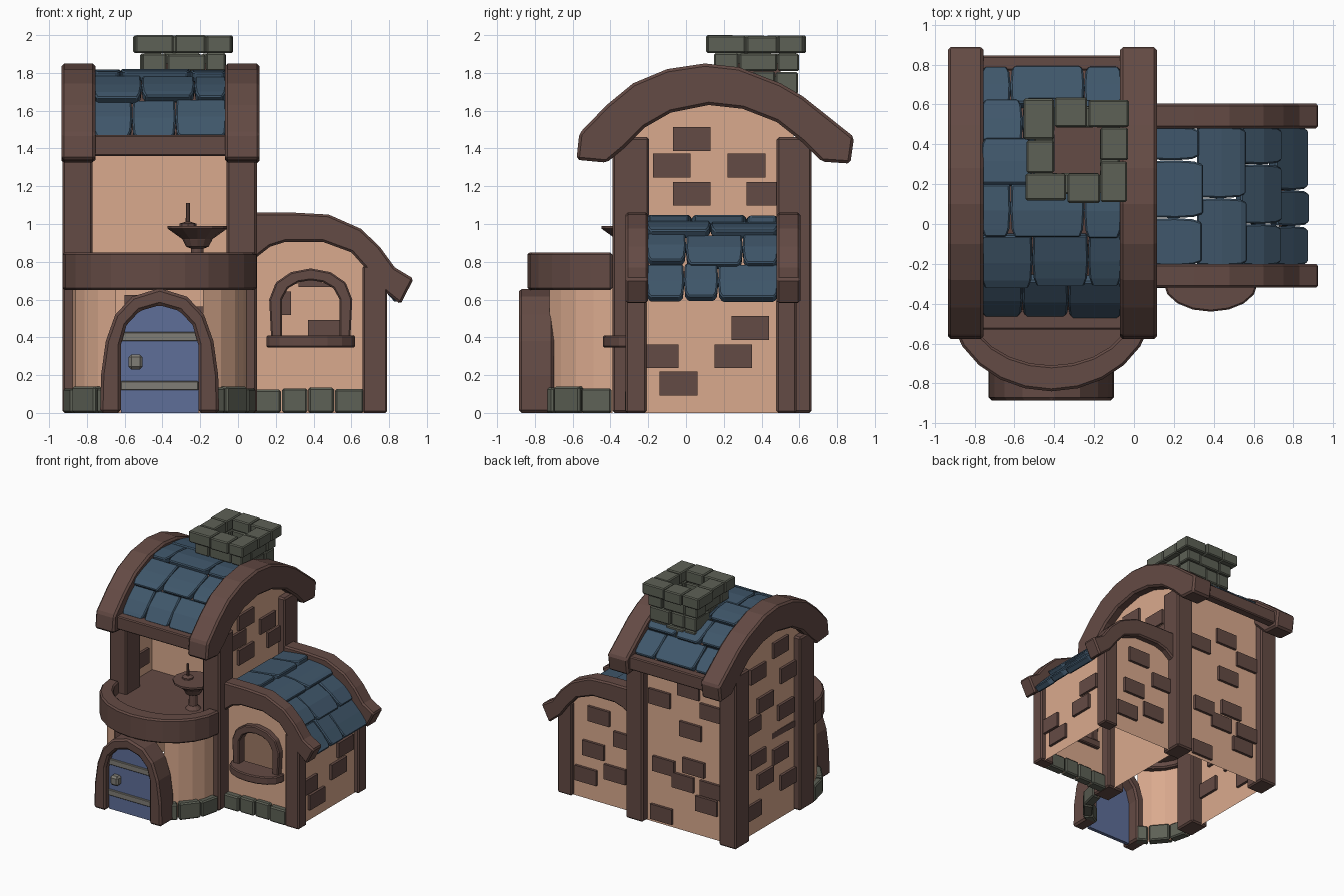
import bpy, bmesh, math, random
from mathutils import Vector

random.seed(4)


def material(name, rgb):
    m = bpy.data.materials.new(name)
    m.diffuse_color = (*rgb, 1)
    return m


WOOD = material("dark_wood", (0.127, 0.069, 0.058))
PLASTER = material("peach_plaster", (0.70, 0.40, 0.27))
TILE = material("blue_tile", (0.050, 0.094, 0.145))
STONE = material("grey_green_stone", (0.110, 0.119, 0.092))
DOOR = material("door_blue", (0.112, 0.156, 0.315))
METAL = material("grey_metal", (0.215, 0.205, 0.180))


def make(name, mat, lofts, bevel=0.0):
    """Each loft is a list of vertex rings, bridged and capped; one ring is a flat sheet."""
    bm = bmesh.new()
    for rings in lofts:
        vs = [[bm.verts.new(p) for p in r] for r in rings]
        n = len(vs[0])
        for a, b in zip(vs, vs[1:]):
            for i in range(n):
                bm.faces.new((a[i], a[(i + 1) % n], b[(i + 1) % n], b[i]))
        bm.faces.new(vs[0])
        if len(vs) > 1:
            bm.faces.new(vs[-1][::-1])
    bmesh.ops.recalc_face_normals(bm, faces=bm.faces)
    me = bpy.data.meshes.new(name)
    bm.to_mesh(me)
    bm.free()
    me.materials.append(mat)
    ob = bpy.data.objects.new(name, me)
    bpy.context.collection.objects.link(ob)
    if bevel:
        mod = ob.modifiers.new("bevel", "BEVEL")
        mod.width, mod.segments, mod.limit_method = bevel, 1, 'ANGLE'
    return ob


def prism(pts, axis, *levels):
    place = {'x': lambda p, t: (t, p[0], p[1]), 'y': lambda p, t: (p[0], t, p[1]),
             'z': lambda p, t: (p[0], p[1], t)}[axis]
    return [[place(p, t) for p in pts] for t in levels]


def box(x0, x1, y0, y1, z0, z1):
    return prism([(x0, y0), (x1, y0), (x1, y1), (x0, y1)], 'z', z0, z1)


def mirrored(half, cx):
    return half + [(2 * cx - x, z) for x, z in half[-2::-1]]


def ellipse(rx, ry, a, cx=-0.415, cy=-0.39):
    return cx + rx * math.cos(a), cy + ry * math.sin(a)


def arc_block(a0, a1, inner, outer, z0, z1, n):
    rings = []
    for k in range(n + 1):
        a = math.radians(a0 + (a1 - a0) * k / n)
        i, o = ellipse(*inner, a), ellipse(*outer, a)
        rings.append([(*i, z0), (*o, z0), (*o, z1), (*i, z1)])
    return rings


# Tower posts and arched gable boards
make("tower_posts", WOOD, [box(x, x + 0.16, y0, y1, 0, 1.46)
     for x in (-0.93, -0.06) for y0, y1 in ((-0.39, -0.195), (0.48, 0.665))], 0.012)
top = [(-0.58, 1.34), (-0.565, 1.48), (-0.42, 1.63), (-0.28, 1.745), (-0.1, 1.82), (0.1, 1.85),
       (0.28, 1.83), (0.5, 1.745), (0.62, 1.675), (0.89, 1.46)]
under = [(0.87, 1.32), (0.72, 1.33), (0.62, 1.43), (0.48, 1.54), (0.3, 1.61), (0.12, 1.63),
         (-0.08, 1.59), (-0.22, 1.51), (-0.33, 1.40), (-0.42, 1.325)]
make("tower_gable_boards", WOOD, [prism(top + under, 'x', -0.935, -0.755),
     prism(top + under, 'x', -0.07, 0.115)], 0.015)
make("eave_beams", WOOD, [box(-0.77, -0.06, -0.53, -0.43, 1.36, 1.47),
     box(-0.77, -0.06, 0.77, 0.845, 1.36, 1.47)], 0.008)

# Tower walls: thin sheets, with a recessed wall behind the balcony
side = [(-0.3, 0), (0.57, 0), (0.57, 1.5), (0.3, 1.64), (0.12, 1.66), (-0.08, 1.62), (-0.3, 1.46)]
make("tower_walls", PLASTER, [prism(side, 'x', -0.87), prism(side, 'x', 0.04),
     prism([(-0.87, 0), (0.04, 0), (0.04, 1.53), (-0.87, 1.53)], 'y', 0.60),
     prism([(-0.87, 0.75), (0.04, 0.75), (0.04, 1.72), (-0.87, 1.72)], 'y', 0.10)])

# Wing walls with a real window opening
left = [(0.04, 0), (0.385, 0), (0.385, 0.41), (0.225, 0.41), (0.225, 0.6), (0.27, 0.67),
        (0.385, 0.71), (0.385, 0.96), (0.04, 0.96)]
roof_r = [(0.52, 0.95), (0.65, 0.86), (0.75, 0.72), (0.75, 0)]
right = [(0.385, 0.96)] + roof_r + [(0.385, 0), (0.385, 0.41), (0.545, 0.41), (0.545, 0.6),
                                    (0.5, 0.67), (0.385, 0.71)]
make("wing_walls", PLASTER, [prism(left, 'y', -0.27), prism(right, 'y', -0.27),
     prism([(0.04, 0), (0.04, 0.96)] + roof_r, 'y', 0.55),
     prism([(-0.27, 0), (0.55, 0), (0.55, 0.72), (-0.27, 0.72)], 'x', 0.75)])
make("wing_posts", WOOD, [box(0.66, 0.79, -0.32, -0.21, 0, 0.78),
     box(0.66, 0.79, 0.48, 0.585, 0, 0.78)], 0.01)
wing_board = [(0.08, 1.06), (0.3, 1.06), (0.48, 1.05), (0.65, 0.975), (0.75, 0.88), (0.83, 0.77), (0.93, 0.71),
              (0.86, 0.575), (0.75, 0.665), (0.68, 0.76), (0.6, 0.85), (0.45, 0.905), (0.25, 0.905),
              (0.17, 0.88), (0.08, 0.81)]
make("wing_gable_boards", WOOD, [prism(wing_board, 'y', -0.32, -0.2),
     prism(wing_board, 'y', 0.48, 0.605)], 0.012)

# Exposed bricks poking through the plaster
W, H, D = 0.1, 0.063, 0.022


def brick_x(x, spots):
    return [box(x - D, x + D, y - W, min(y + W, 0.5), z - H, z + H) for y, z in spots]


def brick_y(y, spots):
    return [box(x - W, x + W, y - D, y + D, z - H, z + H) for x, z in spots]


make("bricks", WOOD,
     brick_x(0.04, [(0.03, 1.45), (-0.075, 1.31), (0.32, 1.31), (0.03, 1.16), (0.42, 1.16)])
     + brick_x(0.75, [(0.34, 0.45), (-0.14, 0.30), (0.25, 0.30), (-0.04, 0.155)])
     + brick_x(-0.87, [(0.0, 1.45), (0.3, 1.34), (-0.1, 1.2), (0.2, 1.06), (0.37, 0.92), (-0.07, 0.9),
                       (0.3, 0.62), (0.0, 0.55), (0.2, 0.42), (-0.1, 0.3), (0.36, 0.2)])
     + brick_y(0.60, [(-0.45, 1.2), (-0.18, 1.06), (-0.66, 1.06), (-0.47, 0.86), (-0.22, 0.5), (-0.5, 0.56),
                      (-0.4, 0.41), (-0.66, 0.41), (-0.62, 0.27), (-0.2, 0.09)])
     + brick_y(0.55, [(0.18, 0.58), (0.47, 0.43), (0.42, 0.73), (0.27, 0.28), (0.54, 0.2)]))


# Curved overlapping roof tiles
def along(curve, t):
    """Point and upward normal at fraction t of a polyline's length."""
    ps = [Vector(p) for p in curve]
    lens = [(b - a).length for a, b in zip(ps, ps[1:])]
    d = t * sum(lens)
    for i, l in enumerate(lens):
        if d <= l or i == len(lens) - 1:
            u = (ps[i + 1] - ps[i]) / l
            n = Vector((-u.y, u.x))
            return ps[i] + u * d, n if n.y > 0 else -n
        d -= l


def tiles(curve, rows, splits, axis):
    out = []
    for r in range(rows):
        cuts = splits[r % len(splits)]
        for a, b in zip(cuts, cuts[1:]):
            lift = random.uniform(0.0, 0.012)
            extra = random.uniform(0.0, 0.03)
            rings = []
            for k, inset in ((0, 0.004), (0.5, 0.0), (0.85, 0.006), (1, 0.022)):
                p, n = along(curve, min((r + k) / rows + extra * k, 1))
                hi, lo = p + n * (lift + 0.03 * k), p + n * (lift + 0.03 * k - 0.055)
                ring = [(a + inset, lo), (b - inset, lo), (b - inset, hi), (a + inset, hi)]
                rings.append([(u, q.x, q.y) if axis == 'x' else (q.x, u, q.y) for u, q in ring])
            out.append(rings)
    return out


front_c = [(0.2, 1.805), (0.05, 1.80), (-0.1, 1.765), (-0.28, 1.66), (-0.40, 1.53), (-0.44, 1.45)]
back_c = [(0.2, 1.805), (0.35, 1.765), (0.5, 1.69), (0.62, 1.60), (0.77, 1.46)]
s1 = [(-0.77, -0.62, -0.25, -0.06), (-0.77, -0.51, -0.23, -0.06), (-0.77, -0.56, -0.33, -0.06)]
make("tower_roof_tiles", TILE, tiles(front_c, 3, s1, 'x')
     + tiles(back_c, 3, [s1[1], s1[2], s1[0]], 'x'), 0.008)
wing_c = [(0.08, 1.01), (0.33, 1.01), (0.5, 0.97), (0.63, 0.88), (0.75, 0.74), (0.85, 0.595)]
s2 = [(-0.21, 0.03, 0.32, 0.49), (-0.21, 0.13, 0.49), (-0.21, 0.0, 0.3, 0.49), (-0.21, -0.01, 0.17, 0.49)]
make("wing_roof_tiles", TILE, tiles(wing_c, 4, s2, 'y'), 0.008)
deck = front_c[::-1] + back_c[1:]
make("tower_roof_deck", WOOD, [prism([(y, z - 0.05) for y, z in deck]
     + [(y, z - 0.07) for y, z in deck[::-1]], 'x', -0.8, -0.03)])

# Chimney: courses of stones laid as a pinwheel ring
def course(z0, z1, h, t, f):
    cx, cy, out = -0.285, 0.37, []
    for q in range(4):
        c, s = ((1, 0), (0, 1), (-1, 0), (0, -1))[q]
        for u0, u1 in ((-h, -h + f * 2 * h), (-h + f * 2 * h, h - t)):
            j = random.uniform(-0.012, 0.008)
            g = random.uniform(0, 0.008)
            pts = [(u0 + 0.003, -h - j), (u1 - 0.003, -h - j), (u1 - 0.003, -h + t), (u0 + 0.003, -h + t)]
            pts = [(cx + u * c - v * s, cy + u * s + v * c) for u, v in pts]
            out.append(prism(pts, 'z', z0, z1 - g))
    return out


make("chimney_stones", STONE, course(1.55, 1.69, 0.215, 0.11, 0.35) + course(1.69, 1.81, 0.215, 0.11, 0.45)
     + course(1.81, 1.905, 0.225, 0.11, 0.3) + course(1.905, 2.002, 0.262, 0.145, 0.4), 0.008)
make("chimney_floor", WOOD, [box(-0.42, -0.15, 0.23, 0.50, 1.78, 1.85)])

# Rounded porch carrying the balcony
porch = []
for k in range(12):
    a, b = (ellipse(0.46, 0.385, math.pi * (1 + t / 12)) for t in (k, k + 1))
    if abs((a[0] + b[0]) / 2 + 0.415) > 0.18:
        porch.append([[(*a, 0), (*b, 0), (*b, 0.7), (*a, 0.7)]])
make("porch_wall", PLASTER, porch)
make("porch_base_stones", STONE, [arc_block(a + 0.6, b - 0.6, (0.43, 0.36), (0.51, 0.44), 0, z, 1)
     for a, b, z in ((180, 203, 0.13), (203, 228, 0.14), (228, 242, 0.13),
                     (298, 314, 0.135), (314, 337, 0.14), (337, 360, 0.13))], 0.01)
make("balcony_rim", WOOD, [arc_block(180, 360, (0.42, 0.32), (0.515, 0.45), 0.65, 0.85, 12)], 0.012)
make("balcony_floor", WOOD, [prism([ellipse(0.47, 0.4, math.pi * (1 + k / 12)) for k in range(13)]
     + [(0.04, 0.1), (-0.87, 0.1)], 'z', 0.70, 0.75)])

# Door with arched frame, metal bands and handle
outer = [(-0.73, 0), (-0.725, 0.2), (-0.70, 0.38), (-0.65, 0.52), (-0.56, 0.615), (-0.415, 0.66)]
inner = [(-0.62, 0), (-0.62, 0.36), (-0.59, 0.465), (-0.52, 0.54), (-0.415, 0.57)]
make("door_frame", WOOD, [prism(mirrored(outer, -0.415) + mirrored(inner, -0.415)[::-1],
                                'y', -0.885, -0.70)], 0.015)
make("door", DOOR, [prism(mirrored(inner, -0.415), 'y', -0.83, -0.80)])
make("door_bands", METAL, [box(-0.62, -0.21, -0.845, -0.82, z, z + 0.048) for z in (0.12, 0.38)], 0.004)
make("door_handle", METAL, [box(-0.58, -0.505, -0.885, -0.82, 0.23, 0.31)], 0.015)

# Window frame, sill and wing base stones
outer = [(0.175, 0.40), (0.165, 0.60), (0.20, 0.69), (0.28, 0.745), (0.385, 0.765)]
inner = [(0.232, 0.40), (0.232, 0.60), (0.265, 0.66), (0.32, 0.692), (0.385, 0.702)]
make("window_frame", WOOD, [prism(mirrored(outer, 0.385) + mirrored(inner, 0.385)[::-1],
                                  'y', -0.32, -0.24)], 0.008)
make("window_sill", WOOD, [prism([(0.15, -0.24)] + [ellipse(0.235, 0.14, math.pi * (1 + k / 8), 0.385, -0.3)
     for k in range(9)] + [(0.62, -0.24)], 'z', 0.345, 0.41)], 0.008)
make("wing_base_stones", STONE, [box(a + 0.003, b - 0.003, -0.31 - d, -0.24, 0, 0.135 - d)
     for a, b, d in ((0.08, 0.23, 0.012), (0.23, 0.37, 0.005), (0.37, 0.51, 0.0), (0.51, 0.67, 0.008))], 0.01)

# Small round table with candlestick on the balcony
def turned(cx, cy, profile, n=12):
    return [[(*ellipse(r, r, 2 * math.pi * k / n, cx, cy), z) for k in range(n)] for r, z in profile]


make("balcony_table", WOOD, [turned(-0.215, -0.29, [(0.06, 0.75), (0.035, 0.78), (0.033, 0.87), (0.06, 0.88),
     (0.078, 0.915), (0.08, 0.92), (0.15, 0.97), (0.157, 0.975), (0.157, 0.99)])])
make("candlestick", WOOD, [turned(-0.265, -0.29, [(0.045, 0.988), (0.045, 1.002), (0.012, 1.012), (0.01, 1.11)], 8)])
